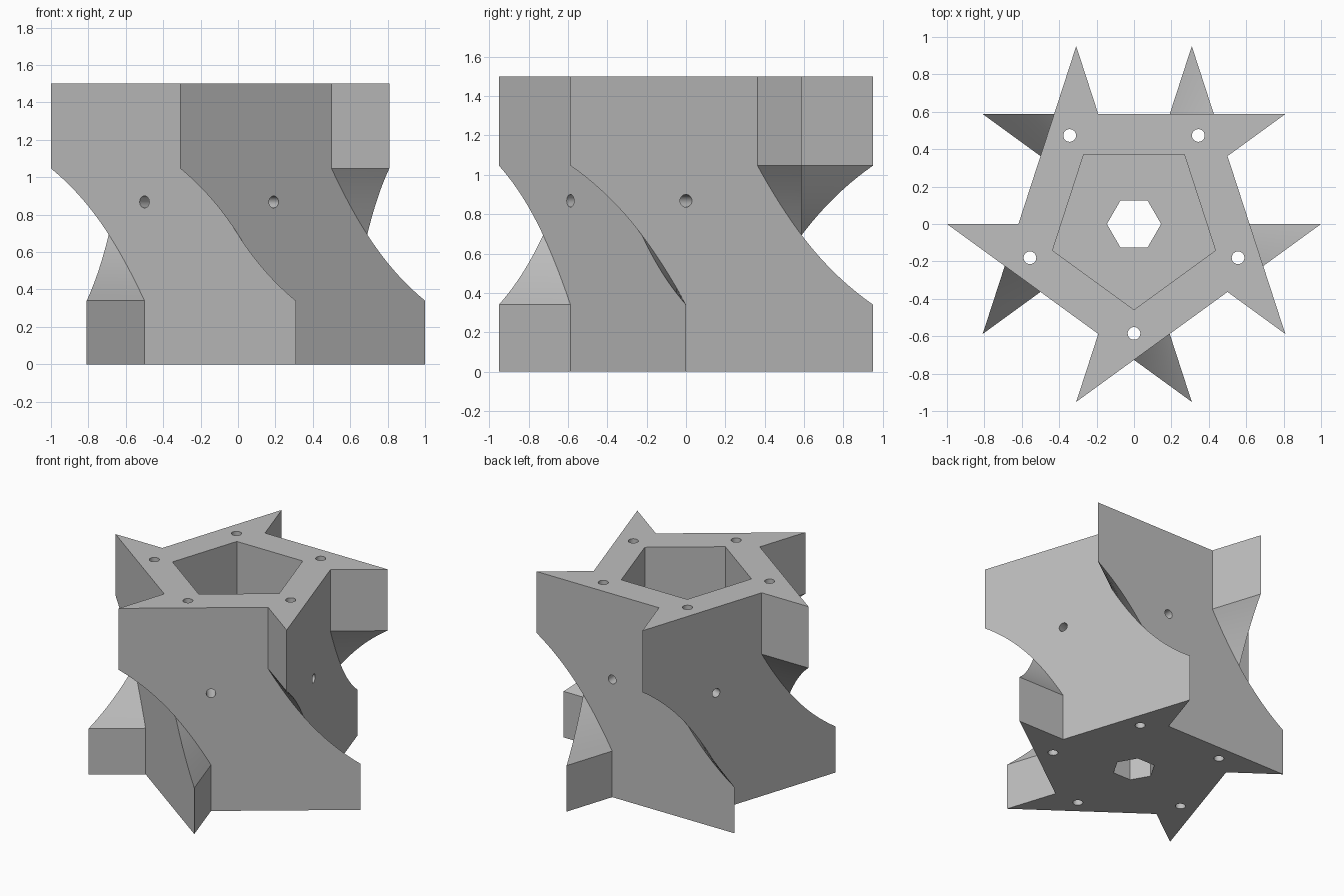
import bpy, bmesh
from math import radians, cos, sin
from mathutils import Vector, Matrix

if "Cube" in bpy.data.objects:
    bpy.data.objects.remove(bpy.data.objects["Cube"])

HEIGHT, TWIST_LOW, TWIST_HIGH = 1.5, 0.34, 1.047
APOTHEM = cos(radians(54))          # distance of the five flat walls from the axis
WALLS = [18 + 72 * k for k in range(5)]
STEPS = 24                          # even, so one ring falls where the blades swap sides

grey = bpy.data.materials.new("light_grey")
grey.use_nodes = True
colour = (0.52, 0.52, 0.52, 1)
grey.diffuse_color = colour
grey.node_tree.nodes["Principled BSDF"].inputs["Base Color"].default_value = colour


def make_object(name, bm):
    bmesh.ops.recalc_face_normals(bm, faces=bm.faces)
    mesh = bpy.data.meshes.new(name)
    bm.to_mesh(mesh)
    bm.free()
    mesh.materials.append(grey)
    obj = bpy.data.objects.new(name, mesh)
    bpy.context.collection.objects.link(obj)
    return obj


def ring(bm, z, start):
    """Each flat wall fills a 72 degree window that starts at the given angle."""
    verts = []
    for wall in WALLS:
        for turn in (start, start + 72):
            r = APOTHEM / cos(radians(turn))
            a = radians(wall + turn)
            verts.append(bm.verts.new((r * cos(a), r * sin(a), z)))
    return verts


# Twisted body: windows turn evenly with height while the walls stay flat
bm = bmesh.new()
rings = [ring(bm, 0, -18)]
for i in range(STEPS + 1):
    t = i / STEPS
    rings.append(ring(bm, TWIST_LOW + t * (TWIST_HIGH - TWIST_LOW), -18 - 36 * t))
rings.append(ring(bm, HEIGHT, -54))
for low, high in zip(rings, rings[1:]):
    for i in range(10):
        j = (i + 1) % 10
        bm.faces.new((low[i], low[j], high[j], high[i]))
bm.faces.new(rings[0])
bm.faces.new(rings[-1])
bmesh.ops.remove_doubles(bm, verts=bm.verts, dist=0.0001)
body = make_object("twisted_star_holder", bm)


def cut(name, sides, radius, depth, matrix):
    """Subtract a prism from the body."""
    bm = bmesh.new()
    bmesh.ops.create_cone(bm, cap_ends=True, segments=sides, radius1=radius,
                          radius2=radius, depth=depth, matrix=matrix)
    cutter = make_object(name, bm)
    cutter.hide_render = True
    mod = body.modifiers.new(name, "BOOLEAN")
    mod.operation, mod.solver, mod.object = "DIFFERENCE", "EXACT", cutter
    bpy.context.view_layer.objects.active = body
    bpy.ops.object.modifier_apply(modifier=name)
    bpy.data.objects.remove(cutter)


def upright(x, y, z, first_corner):
    # cone primitives put their first corner on +y
    return Matrix.Translation((x, y, z)) @ Matrix.Rotation(radians(first_corner - 90), 4, "Z")


# Five-sided pocket and six-sided drain hole
FLOOR = 0.4
cut("pocket", 5, 0.458, 2, upright(0, 0, FLOOR + 1, 270))
cut("drain", 6, 0.145, 2, upright(0, 0, 0.3, 0))

for wall in WALLS:
    # Upright bore near each corner
    a = radians(wall + 36)
    cut("upright_bore", 24, 0.034, 4, upright(0.585 * cos(a), 0.585 * sin(a), 0.7, 0))
    # Side bore through each wall into the pocket
    a = radians(wall)
    out = Vector((cos(a), sin(a), 0))
    along = Vector((-sin(a), cos(a), 0))
    place = Matrix.Translation(out * 0.48 - along * 0.191 + Vector((0, 0, 0.868)))
    cut("side_bore", 24, 0.032, 0.3, place @ out.to_track_quat("Z", "Y").to_matrix().to_4x4())

bpy.ops.object.select_all(action="DESELECT")
body.select_set(True)
bpy.context.view_layer.objects.active = body
bpy.ops.object.shade_smooth_by_angle(angle=radians(25))
